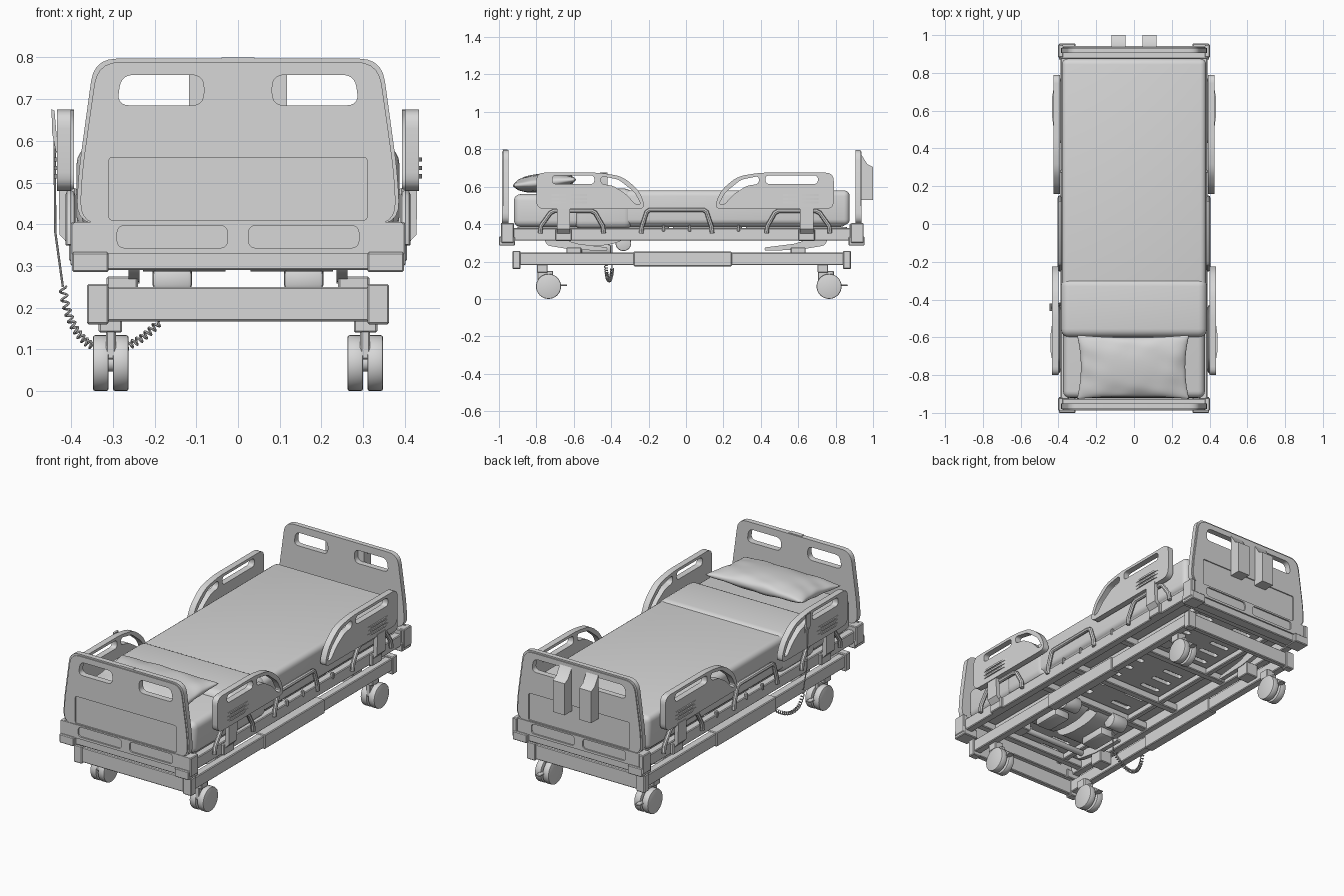
import bpy, bmesh, math
from mathutils import Matrix, Vector, geometry

cube = bpy.data.objects.get("Cube")
if cube:
    bpy.data.objects.remove(cube)

grey = bpy.data.materials.new("plain_grey")
grey.use_nodes = True
grey.diffuse_color = (0.68, 0.68, 0.68, 1)
grey.node_tree.nodes["Principled BSDF"].inputs["Base Color"].default_value = grey.diffuse_color
parts = []
PLANES = {
    "xy": Matrix(),
    "xz": Matrix(((1, 0, 0), (0, 0, -1), (0, 1, 0))).to_4x4(),
    "yz": Matrix(((0, 0, 1), (1, 0, 0), (0, 1, 0))).to_4x4(),
}


def add(name, mesh):
    ob = bpy.data.objects.new(name, mesh)
    bpy.context.collection.objects.link(ob)
    mesh.materials.clear()
    mesh.materials.append(grey)
    parts.append(ob)
    return ob


def from_bmesh(name, bm):
    mesh = bpy.data.meshes.new(name)
    bm.to_mesh(mesh)
    bm.free()
    return add(name, mesh)


def from_curve(name, cu, matrix=Matrix()):
    tmp = bpy.data.objects.new(name, cu)
    bpy.context.collection.objects.link(tmp)
    deps = bpy.context.evaluated_depsgraph_get()
    mesh = bpy.data.meshes.new_from_object(tmp.evaluated_get(deps))
    bpy.data.objects.remove(tmp)
    mesh.transform(matrix)
    return add(name, mesh)


def box(name, x, y, z, bevel=0.004, seg=1):
    bm = bmesh.new()
    size = [abs(a[1] - a[0]) for a in (x, y, z)]
    mid = [(a[0] + a[1]) / 2 for a in (x, y, z)]
    bmesh.ops.create_cube(bm, size=1, matrix=Matrix.Translation(mid) @ Matrix.Diagonal((*size, 1)))
    if bevel:
        bmesh.ops.bevel(bm, geom=bm.edges[:], offset=bevel, segments=seg, affect="EDGES", profile=0.5)
    return from_bmesh(name, bm)


def rounded(pts, r, n=5):
    out = []
    for i, p in enumerate(pts):
        p, a, b = Vector(p), Vector(pts[i - 1]), Vector(pts[(i + 1) % len(pts)])
        s = p + (a - p).normalized() * min(r, (a - p).length * 0.48)
        e = p + (b - p).normalized() * min(r, (b - p).length * 0.48)
        for k in range(n + 1):
            t = k / n
            out.append(s * (1 - t) ** 2 + p * 2 * t * (1 - t) + e * t * t)
    return out


def rect(u0, u1, v0, v1, r=0.02):
    return rounded([(u0, v0), (u1, v0), (u1, v1), (u0, v1)], r)


def spline(cu, pts, closed):
    s = cu.splines.new("POLY")
    s.points.add(len(pts) - 1)
    for q, p in zip(s.points, pts):
        q.co = (*p, 1) if len(p) == 3 else (*p, 0, 1)
    s.use_cyclic_u = closed


def prism(name, plane, loops, lo, hi):
    """Extruded outline; loops after the first are holes."""
    cu = bpy.data.curves.new(name, "CURVE")
    cu.dimensions, cu.fill_mode, cu.extrude = "2D", "BOTH", (hi - lo) / 2
    for lp in loops:
        spline(cu, lp, True)
    ob = from_curve(name, cu, PLANES[plane])
    shift = PLANES[plane].to_3x3() @ Vector((0, 0, 1))
    ob.data.transform(Matrix.Translation(Vector([abs(c) for c in shift]) * (lo + hi) / 2))
    return ob


def tube(name, pts, r, res=2):
    cu = bpy.data.curves.new(name, "CURVE")
    cu.dimensions, cu.bevel_depth, cu.bevel_resolution, cu.use_fill_caps = "3D", r, res, True
    spline(cu, pts, False)
    return from_curve(name, cu)


def cylinder_x(name, x, y, z, r, bevel=0.006):
    bm = bmesh.new()
    m = Matrix.Translation(((x[0] + x[1]) / 2, y, z)) @ Matrix.Rotation(math.pi / 2, 4, "Y")
    bmesh.ops.create_cone(bm, cap_ends=True, segments=32, radius1=r, radius2=r, depth=abs(x[1] - x[0]), matrix=m)
    rim = [e for e in bm.edges if any(len(f.verts) > 4 for f in e.link_faces)]
    bmesh.ops.bevel(bm, geom=rim, offset=bevel, segments=2, affect="EDGES", profile=0.5)
    return from_bmesh(name, bm)


def board_outline(d):
    half = [(0.388 - d, 0.40), (0.383 - d, 0.52), (0.345 - d, 0.797 - d)]
    return rounded(half + [(-x, z) for x, z in reversed(half)], 0.055)


# Head and foot boards: core, outer skin with recesses, base and bumpers
grips = [rounded([(s * 0.29, 0.685), (s * 0.082, 0.685), (s * 0.082, 0.758), (s * 0.28, 0.758)], 0.03) for s in (-1, 1)]
lower = [rect(*sorted((s * 0.025, s * 0.29)), 0.343, 0.397) for s in (-1, 1)]
for label, core, out, base, bump in (
    ("head", (-0.979, -0.95), (-0.985, -0.979), (-0.98, -0.925), (-1.0, -0.915)),
    ("foot", (0.905, 0.932), (0.932, 0.938), (0.875, 0.935), (0.87, 0.955)),
):
    prism(label + "board_core", "xz", [board_outline(0)] + grips, *core)
    prism(label + "board_skin", "xz", [board_outline(0.008)] + grips + [rect(-0.31, 0.31, 0.41, 0.56, 0.01)], *out)
    box(label + "board_base", (-0.39, 0.39), base, (0.29, 0.402))
    face = (base[0] - 0.008, base[0]) if label == "head" else (base[1], base[1] + 0.008)
    prism(label + "board_base_skin", "xz", [rect(-0.395, 0.395, 0.33, 0.405, 0.006)] + lower, *face)
    for s in (-1, 1):
        box(label + "_corner_bumper", (s * 0.31, s * 0.398), bump, (0.285, 0.333))
        box(label + "_corner_post", (s * 0.375, s * 0.402), (bump[0] + 0.012, bump[1] - 0.005), (0.30, 0.405))
box("headboard_top_label", (-0.04, 0.04), (-0.98, -0.955), (0.795, 0.80), 0)

# Control boxes on the foot board
side = [(0.935, 0.53), (1.0, 0.53), (1.0, 0.705), (0.97, 0.72), (0.938, 0.77), (0.935, 0.77)]
for x0 in (-0.118, 0.045):
    prism("foot_control_box", "yz", [side], x0, x0 + 0.073)

# Bedding
box("mattress", (-0.375, 0.375), (-0.92, 0.86), (0.385, 0.56), 0.035, 4)
box("blanket", (-0.382, 0.382), (-0.58, 0.875), (0.395, 0.58), 0.03, 4)
box("blanket_fold", (-0.387, 0.387), (-0.60, -0.285), (0.372, 0.59), 0.045, 5)

bm = bmesh.new()
for s in (-1, 1):
    made = bmesh.ops.create_grid(bm, x_segments=40, y_segments=30, size=1)["verts"]
    for v in made:
        # Sine spacing keeps the rounded rim evenly divided
        u, w = math.sin(v.co.x * math.pi / 2), math.sin(v.co.y * math.pi / 2)
        body = max(0, (1 - u * u) * (1 - w * w)) ** 0.4
        ripple = 0.01 * body * max(abs(u), abs(w)) ** 3 * math.sin(8 * u + 3 * w) * math.cos(6 * w - 3 * u)
        v.co = (0.297 * u * (1 - 0.07 * (1 - w * w)), 0.17 * w * (1 - 0.08 * (1 - u * u)), s * (0.05 * body + ripple))
    if s < 0:
        bmesh.ops.reverse_faces(bm, faces=list({f for v in made for f in v.link_faces}))
rim = [v for v in bm.verts if v.is_boundary]
bmesh.ops.remove_doubles(bm, verts=rim, dist=0.0002)
bmesh.ops.transform(bm, verts=bm.verts[:], matrix=Matrix.Translation((-0.005, -0.757, 0.622)) @ Matrix.Rotation(0.1, 4, "X"))
from_bmesh("pillow", bm)

# Slotted deck panels
for y0, y1 in ((-0.90, -0.34), (-0.32, -0.09), (-0.07, 0.30), (0.32, 0.86)):
    rows = max(2, int((y1 - y0) / 0.09))
    step = (y1 - y0) / rows
    slots = [rect(c - 0.06, c + 0.06, y0 + step * (k + 0.35), y0 + step * (k + 0.65), 0.012)
             for k in range(rows) for c in (-0.13, 0.13)]
    prism("deck_panel", "xy", [rect(-0.34, 0.34, y0, y1)] + slots, 0.365, 0.385)

for y in (-0.86, -0.33, -0.08, 0.31, 0.83):
    box("deck_crossbar", (-0.37, 0.37), (y - 0.02, y + 0.02), (0.32, 0.362))

# Base end beams
for y0, y1 in ((-0.92, -0.89), (0.845, 0.875)):
    box("base_end_beam", (-0.33, 0.33), (y0, y1), (0.167, 0.25))

for s in (-1, 1):
    # Deck frame and base frame
    box("deck_side_rail", (s * 0.345, s * 0.388), (-0.93, 0.88), (0.312, 0.378))
    box("deck_inner_rail", (s * 0.22, s * 0.25), (-0.90, 0.86), (0.325, 0.36))
    box("base_side_beam", (s * 0.312, s * 0.355), (-0.90, 0.86), (0.18, 0.248))
    box("base_sleeve", (s * 0.306, s * 0.361), (-0.28, 0.245), (0.174, 0.253))
    for y0, y1 in ((-0.927, -0.885), (0.84, 0.882)):
        box("base_corner_block", (s * 0.31, s * 0.362), (y0, y1), (0.16, 0.257))

    # Castors with brake pedals
    for y in (-0.735, 0.765):
        for a, b in ((0.262, 0.30), (0.31, 0.348)):
            cylinder_x("castor_wheel", (s * a, s * b), y, 0.067, 0.067, 0.006)
        cylinder_x("castor_axle", (s * 0.28, s * 0.33), y, 0.067, 0.02)
        box("castor_fork", (s * 0.293, s * 0.317), (y - 0.06, y + 0.025), (0.075, 0.15))
        box("castor_stem", (s * 0.278, s * 0.334), (y - 0.062, y - 0.005), (0.14, 0.19))
        box("brake_pedal", (s * 0.29, s * 0.32), (y + 0.02, y + 0.1), (0.07, 0.077), 0.002)

    # Lift arms, meeting the base near the middle
    for d in (-1, 1):
        arm = [(d * 0.76, 0.32), (d * 0.74, 0.285), (d * 0.60, 0.262), (d * 0.42, 0.258), (d * 0.42, 0.275), (d * 0.58, 0.295), (d * 0.66, 0.32)]
        prism("lift_arm", "yz", [rounded(arm, 0.012, 2)], *sorted((s * 0.236, s * 0.262)))
        box("lift_foot", (s * 0.24, s * 0.315), (d * 0.64, d * 0.56), (0.20, 0.275))

    # Side guards with grip openings and their mounts
    for label, y0, d, e, x0 in (("head", -0.80, 1, 0, 0.40), ("foot", 0.79, -1, 0.055, 0.393)):
        def place(pts):
            return [(y0 + d * (p[0] + (e if p[0] > 0.2 else 0)), p[1]) for p in pts]
        shell = place([(0, 0.48), (0, 0.675), (0.34, 0.675), (0.46, 0.655), (0.55, 0.58), (0.587, 0.48)])
        slot = place([(0.085, 0.615), (0.085, 0.66), (0.31, 0.66), (0.31, 0.615)])
        crescent = place([(0.345, 0.657), (0.44, 0.638), (0.525, 0.57), (0.56, 0.505),
                          (0.53, 0.505), (0.48, 0.56), (0.41, 0.605), (0.345, 0.615)])
        prism(label + "_side_guard", "yz", [rounded(shell, 0.045), rounded(slot, 0.02), rounded(crescent, 0.02)],
              *sorted((s * x0, s * (x0 + 0.034))))
        for z in (0.51, 0.53, 0.55):
            bow = [(s * (x0 + dx), y0 + d * t) for dx, t in ((0.03, 0.06), (0.041, 0.12), (0.041, 0.22), (0.03, 0.30))]
            prism(label + "_guard_rib", "xy", [bow], z, z + 0.01)
        yc = y0 + d * 0.145
        bend = [(0.385, 0.33), (0.40, 0.345), (0.428, 0.375), (0.43, 0.49), (0.408, 0.49), (0.405, 0.385), (0.385, 0.37)]
        prism(label + "_guard_column", "xz", [[(s * x, z) for x, z in bend]], yc - 0.036, yc + 0.036)
        box(label + "_guard_pivot", (s * 0.38, s * 0.405), (yc - 0.044, yc + 0.044), (0.31, 0.372))
        frame = [(0.02, 0.35), (0.025, 0.39), (0.075, 0.46), (0.095, 0.47), (0.295, 0.47), (0.315, 0.46), (0.355, 0.39), (0.36, 0.35)]
        tube(label + "_guard_frame", [(s * 0.402, y0 + d * t, z) for t, z in frame], 0.012)

    # Mid side handle and mattress keepers
    handle = [(-0.24, 0.35), (-0.235, 0.39), (-0.21, 0.465), (-0.195, 0.475), (0.095, 0.475), (0.11, 0.465), (0.135, 0.39), (0.14, 0.35)]
    tube("side_handle", [(s * 0.392, y, z) for y, z in handle], 0.012)
    for y in (-0.12, 0.02, 0.28):
        box("mattress_keeper", (s * 0.375, s * 0.393), (y - 0.008, y + 0.008), (0.36, 0.395))

    # Curved pans, actuators and pivots under the deck
    pan = [(-0.68, 0.36), (-0.64, 0.305), (-0.55, 0.286), (-0.42, 0.286), (-0.34, 0.31), (-0.30, 0.36)]
    prism("under_pan", "yz", [rounded(pan, 0.04)], *sorted((s * 0.03, s * 0.228)))
    box("actuator", (s * 0.11, s * 0.205), (-0.56, -0.40), (0.245, 0.29), 0.01, 2)
    cylinder_x("actuator_drum", (s * 0.11, s * 0.205), -0.335, 0.298, 0.042)

# Lift pivots
for y in (-0.71, 0.71):
    cylinder_x("pivot_tube", (-0.26, 0.26), y, 0.308, 0.016)

# Handset on its coiled cable
prism("handset", "xz", [[(-0.436, 0.57), (-0.432, 0.58), (-0.44, 0.672), (-0.447, 0.676), (-0.446, 0.62)]], -0.46, -0.42)
tube("handset_cable", [(-0.44, -0.44, 0.60), (-0.438, -0.435, 0.38), (-0.42, -0.43, 0.25)], 0.003)
path = geometry.interpolate_bezier(Vector((-0.42, -0.43, 0.25)), Vector((-0.40, -0.43, 0.06)),
                                   Vector((-0.27, -0.40, 0.07)), Vector((-0.19, -0.395, 0.165)), 260)
coil = []
for i, p in enumerate(path[:-1]):
    t = (path[i + 1] - p).normalized()
    n = t.cross(Vector((0, 1, 0))).normalized()
    a = i * math.tau / 10
    coil.append(p + 0.008 * (math.cos(a) * n + math.sin(a) * t.cross(n)))
tube("coiled_cable", coil, 0.003, 1)
tube("cable_end", [path[-1], (-0.18, -0.395, 0.29)], 0.003)

# Smooth shading with crisp edges
bpy.ops.object.select_all(action="DESELECT")
for ob in parts:
    ob.select_set(True)
bpy.context.view_layer.objects.active = parts[0]
bpy.ops.object.shade_smooth_by_angle(angle=math.radians(32))
